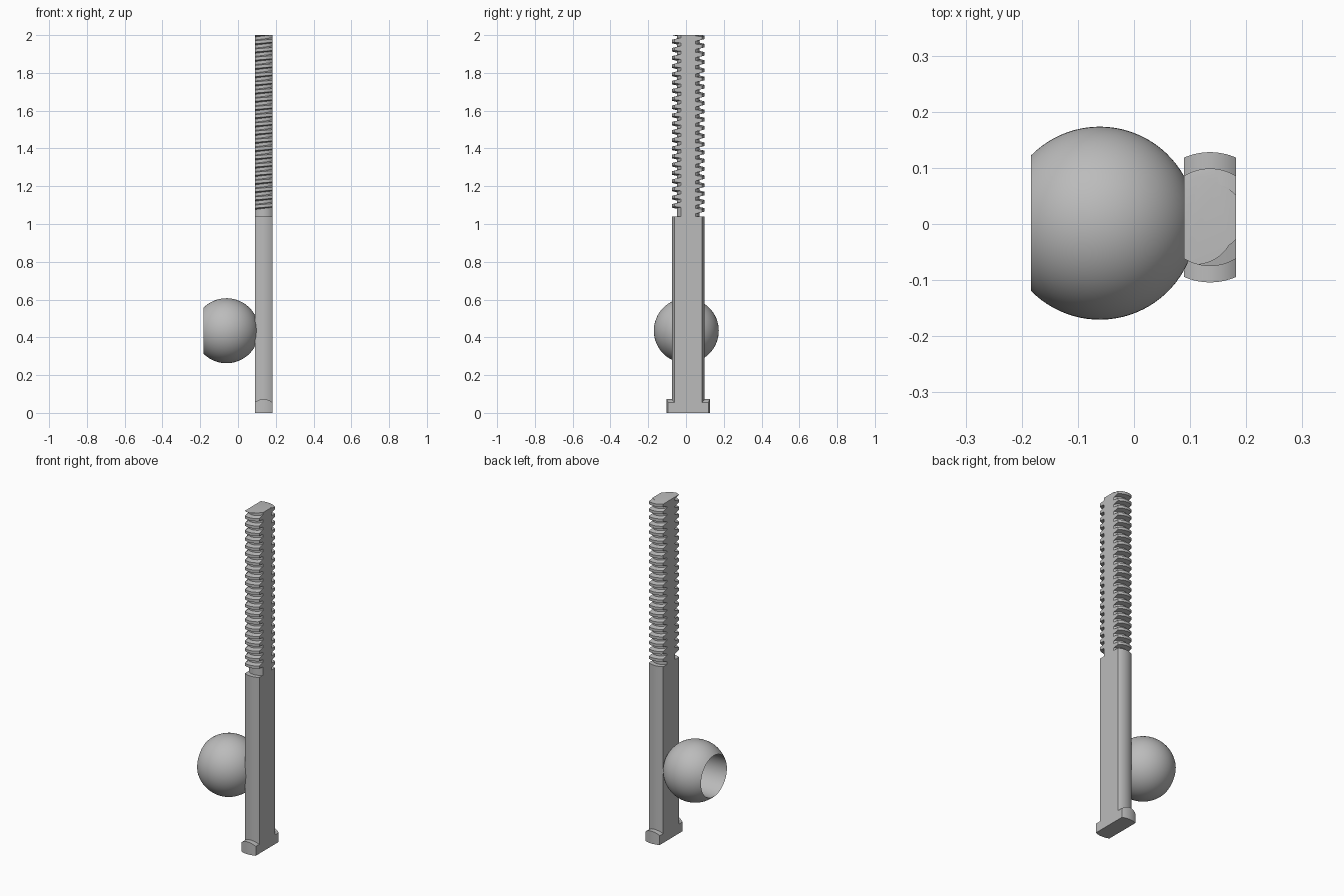
import bpy, bmesh
from math import sin, cos, pi, sqrt, atan2
from mathutils import Vector

cube = bpy.data.objects.get("Cube")
if cube:
    bpy.data.objects.remove(cube, do_unlink=True)

steel = bpy.data.materials.new("plain grey")
steel.use_nodes = True
grey = (0.5, 0.5, 0.5, 1)
steel.diffuse_color = grey
steel.node_tree.nodes["Principled BSDF"].inputs["Base Color"].default_value = grey

AXIS = Vector((0.1355, 0.012, 0))   # bolt axis
HALF = 0.0465                       # half thickness between the flats
SHANK_R, HEAD_R, ROOT_R = 0.087, 0.116, 0.0605
SHANK_TOP, TOP = 1.04, 2.0
PITCH = 0.0435
STEPS = 16
XS = [HALF * (2 * i / STEPS - 1) for i in range(STEPS + 1)]


def finish(bm, name, location):
    bmesh.ops.recalc_face_normals(bm, faces=bm.faces)
    mesh = bpy.data.meshes.new(name)
    bm.to_mesh(mesh)
    bm.free()
    mesh.materials.append(steel)
    obj = bpy.data.objects.new(name, mesh)
    obj.location = location
    bpy.context.collection.objects.link(obj)
    bpy.ops.object.select_all(action='DESELECT')
    bpy.context.view_layer.objects.active = obj
    obj.select_set(True)
    bpy.ops.object.shade_smooth_by_angle(angle=pi / 6)
    return obj


def flatted_ring(bm, radius, height):
    """Round outline with two flats; radius and height depend on (x, side)."""
    ring = []
    for side, xs in ((-1, XS), (1, XS[::-1])):
        for x in xs:
            r = radius(side)
            y = side * sqrt(r * r - x * x)
            ring.append(bm.verts.new((x, y, height(x, y))))
    return ring


def bridge(bm, a, b):
    n = len(a)
    for i in range(n):
        j = (i + 1) % n
        bm.faces.new((a[i], a[j], b[j], b[i]))


def cap(bm, ring):
    """Close a ring with strips running front to back."""
    n = len(ring)
    for i in range(STEPS):
        bm.faces.new((ring[i], ring[i + 1], ring[n - 2 - i], ring[n - 1 - i]))


def flatted_bar(name, radius, bottom, top):
    bm = bmesh.new()
    low = flatted_ring(bm, lambda s: radius, lambda x, y: bottom)
    high = flatted_ring(bm, lambda s: radius, lambda x, y: top(x))
    bridge(bm, low, high)
    cap(bm, low)
    cap(bm, high)
    return finish(bm, name, AXIS)


# Head with an arched top, and the plain shank
ARCH_R = 0.069
flatted_bar("bolt_head", HEAD_R, 0,
            lambda x: 0.073 - ARCH_R + sqrt(ARCH_R ** 2 - x * x))
flatted_bar("bolt_shank", SHANK_R, 0.03, lambda x: SHANK_TOP)

# Trapezoidal thread, one turn at a time, trimmed at both ends
bm = bmesh.new()
FIRST = -21
profile = ((-0.317, ROOT_R), (-0.183, SHANK_R), (0.183, SHANK_R), (0.317, ROOT_R))
previous = None
for turn in range(FIRST - 2, 3):
    crest = TOP + (turn - 0.277) * PITCH
    for offset, row_r in profile:
        def radius(side):
            runout = turn < FIRST or (turn == FIRST and side < 0)
            return ROOT_R if runout else row_r

        def height(x, y):
            angle = atan2(y, x)
            return crest + PITCH * (offset + angle / (2 * pi) - 0.25)

        ring = flatted_ring(bm, radius, height)
        if previous:
            bridge(bm, previous, ring)
        previous = ring
for z, direction in ((TOP, 1), (SHANK_TOP - 0.004, -1)):
    cut = bmesh.ops.bisect_plane(
        bm, geom=bm.verts[:] + bm.edges[:] + bm.faces[:], dist=1e-6,
        plane_co=(0, 0, z), plane_no=(0, 0, direction), clear_outer=True)
    edges = [e for e in cut["geom_cut"]
             if isinstance(e, bmesh.types.BMEdge) and e.is_boundary]
    bmesh.ops.holes_fill(bm, edges=edges, sides=0)
finish(bm, "bolt_thread", AXIS)

# Ball with a blind bore, turned about the x axis
BALL_R, BORE_R, BORE_DEPTH = 0.172, 0.121, 0.148
rim_x = -sqrt(BALL_R ** 2 - BORE_R ** 2)
start = atan2(BORE_R, rim_x)
outline = [(rim_x + BORE_DEPTH, 0), (rim_x + BORE_DEPTH, BORE_R)]
for i in range(33):
    a = start * (1 - i / 32)
    outline.append((BALL_R * cos(a), BALL_R * sin(a)))
bm = bmesh.new()
verts = [bm.verts.new((x, 0, r)) for x, r in outline]
edges = [bm.edges.new(pair) for pair in zip(verts, verts[1:])]
bmesh.ops.spin(bm, geom=verts + edges, cent=(0, 0, 0), axis=(1, 0, 0),
               angle=2 * pi, steps=64, use_duplicate=False)
bmesh.ops.remove_doubles(bm, verts=bm.verts, dist=1e-5)
finish(bm, "bored_ball", (-0.061, 0.0015, 0.435))
